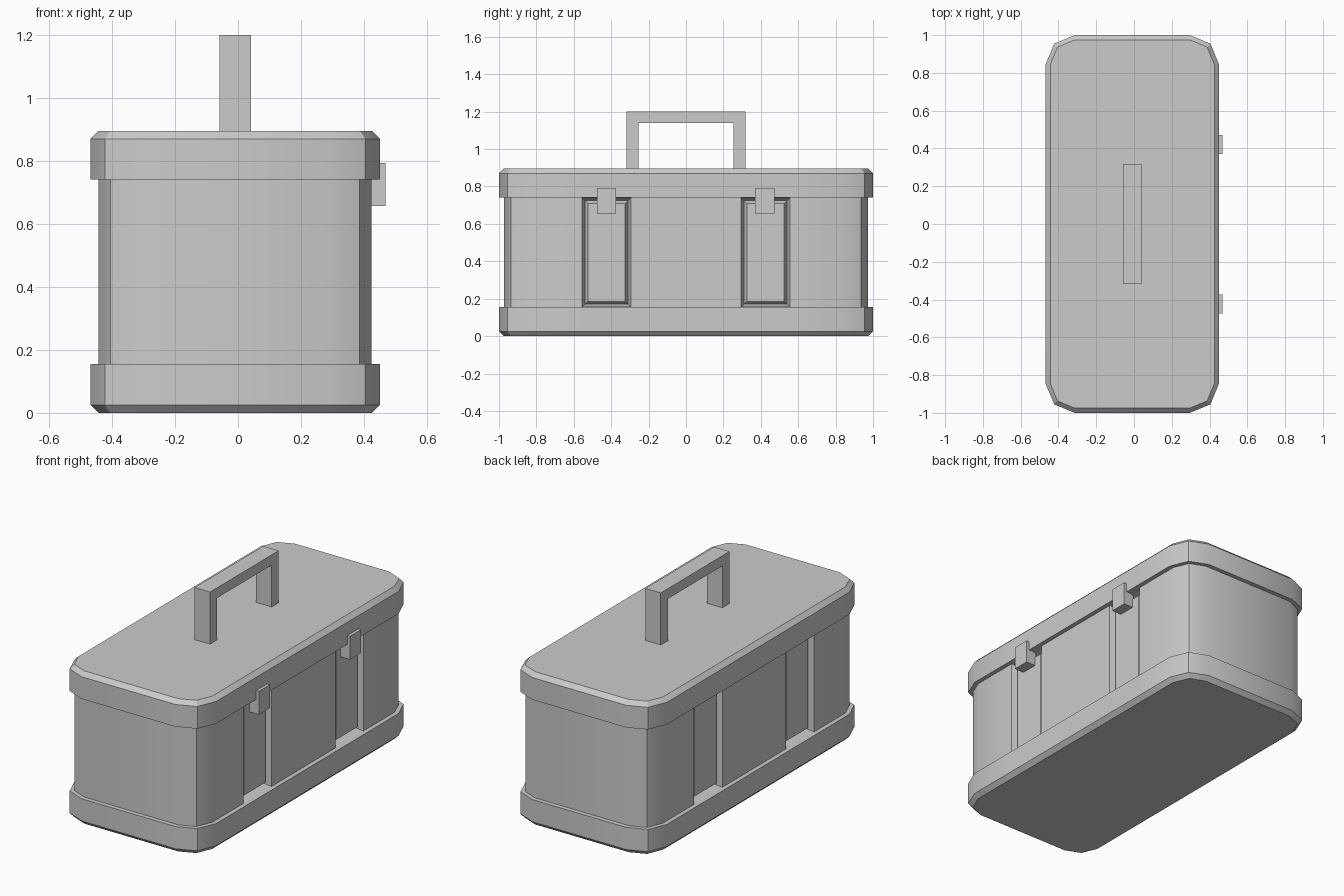
import bpy, bmesh, math

if "Cube" in bpy.data.objects:
    bpy.data.objects.remove(bpy.data.objects["Cube"])

CX = -0.009                     # the case sits slightly left so latches balance it
HALF_X, HALF_Y, RADIUS = 0.459, 1.0, 0.155
RECESS_Y = [-0.555, -0.295, 0.295, 0.555]


def outline(inset):
    """Rounded rectangle with two segments per corner and recess points on the long sides."""
    hx, hy, r = HALF_X - inset, HALF_Y - inset, RADIUS - inset
    pts = []
    for i, (sx, sy) in enumerate([(1, 1), (-1, 1), (-1, -1), (1, -1)]):
        for k in range(3):
            a = math.radians(90 * i + 45 * k)
            pts.append((CX + sx * (hx - r) + r * math.cos(a),
                        sy * (hy - r) + r * math.sin(a)))
        if i == 1:
            pts += [(CX - hx, y) for y in reversed(RECESS_Y)]
        if i == 3:
            pts += [(CX + hx, y) for y in RECESS_Y]
    return pts


def finish(name, bm):
    me = bpy.data.meshes.new(name)
    bm.to_mesh(me)
    bm.free()
    ob = bpy.data.objects.new(name, me)
    bpy.context.collection.objects.link(ob)
    return ob


def box(name, x0, x1, y0, y1, z0, z1):
    bm = bmesh.new()
    bmesh.ops.create_cube(bm, size=1)
    for v in bm.verts:
        v.co = (x1 if v.co.x > 0 else x0,
                y1 if v.co.y > 0 else y0,
                z1 if v.co.z > 0 else z0)
    return finish(name, bm)


# Case: base rim, narrower wall and lid rim lofted as one stack
profile = [(0, 0.025), (0.025, 0), (0.155, 0), (0.155, 0.026),
           (0.74, 0.026), (0.74, 0), (0.87, 0), (0.895, 0.025)]
bm = bmesh.new()
rings = [[bm.verts.new((x, y, z)) for x, y in outline(ins)] for z, ins in profile]
n = len(rings[0])
bm.faces.new(rings[0][::-1])
bm.faces.new(rings[-1])
for lo, hi in zip(rings, rings[1:]):
    for i in range(n):
        j = (i + 1) % n
        bm.faces.new((lo[i], lo[j], hi[j], hi[i]))
bmesh.ops.recalc_face_normals(bm, faces=bm.faces)

# Recessed panels: V-shaped groove around a slightly sunken panel, both long sides
panels = []
for f in bm.faces:
    c = f.calc_center_median()
    if abs(f.normal.x) > 0.9 and 0.4 < c.z < 0.5 and abs(abs(c.y) - 0.425) < 0.01:
        panels.append(f)
bmesh.ops.inset_individual(bm, faces=panels, thickness=0.022, depth=-0.045)
bmesh.ops.inset_individual(bm, faces=panels, thickness=0.021, depth=0.027)
case = finish("case", bm)
bpy.context.view_layer.objects.active = case
case.select_set(True)
bpy.ops.object.shade_smooth_by_angle(angle=math.radians(30))

# Latches on the right side only
for name, y in (("front_latch", -0.424), ("rear_latch", 0.421)):
    box(name, 0.40, 0.468, y - 0.051, y + 0.051, 0.656, 0.793)

# Handle: square-sided arch extruded across x
arch = [(-0.318, 0.895), (-0.318, 1.2), (0.318, 1.2), (0.318, 0.895),
        (0.253, 0.895), (0.253, 1.14), (-0.253, 1.14), (-0.253, 0.895)]
bm = bmesh.new()
face = bm.faces.new([bm.verts.new((CX - 0.05, y, z)) for y, z in arch])
ext = bmesh.ops.extrude_face_region(bm, geom=[face])
bmesh.ops.translate(bm, vec=(0.1, 0, 0),
                    verts=[g for g in ext["geom"] if isinstance(g, bmesh.types.BMVert)])
bmesh.ops.recalc_face_normals(bm, faces=bm.faces)
finish("handle", bm)
